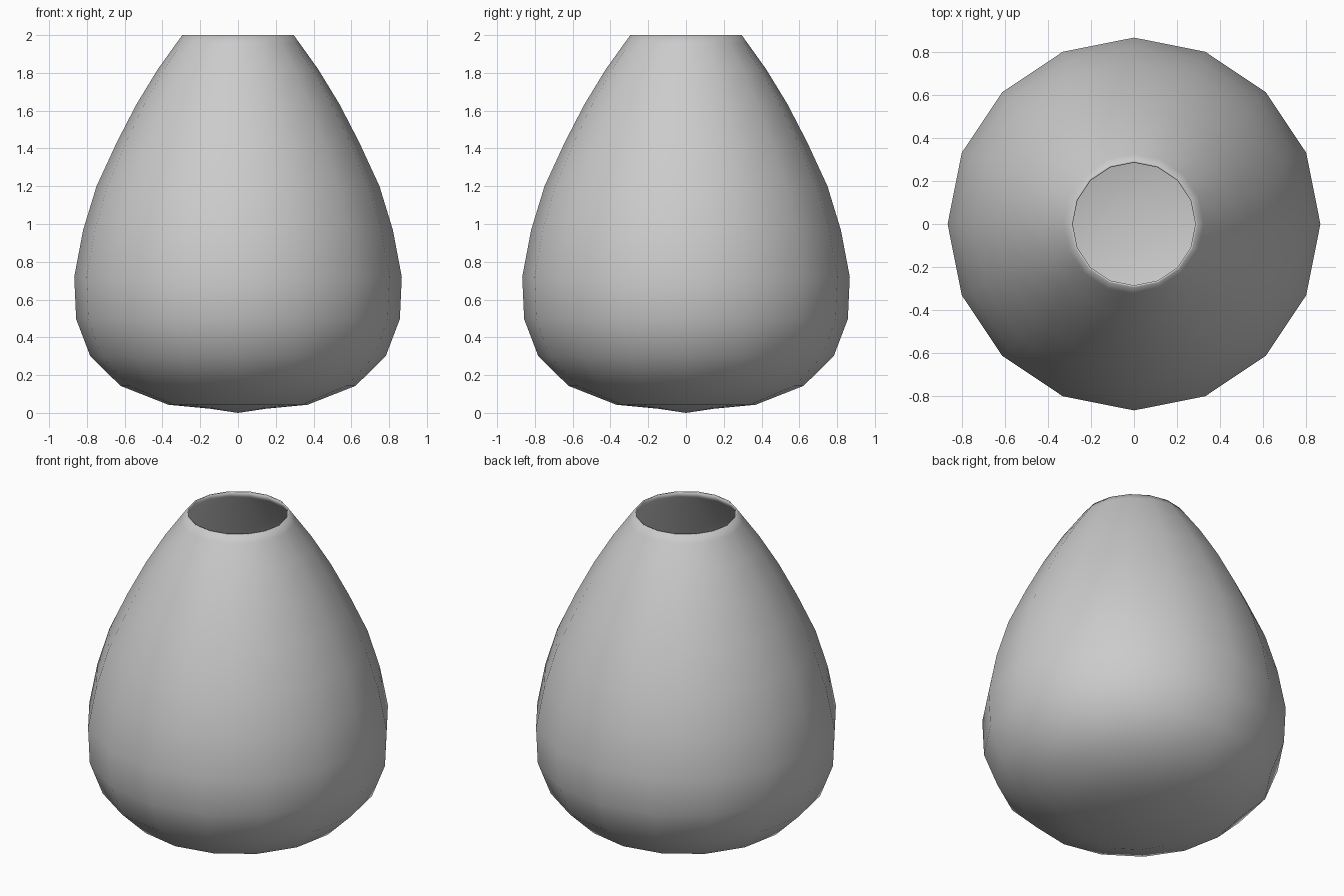
import bpy, bmesh
from math import sin, cos, pi
from mathutils import Vector

if "Cube" in bpy.data.objects:
    bpy.data.objects.remove(bpy.data.objects["Cube"])

SIDES = 16
WALL = 0.012

# Outer profile (radius, height) from base to lip
outer = [(0.368, 0.043), (0.622, 0.143), (0.782, 0.30), (0.857, 0.497),
         (0.867, 0.72), (0.82, 0.968), (0.749, 1.20), (0.643, 1.43),
         (0.537, 1.635), (0.424, 1.82), (0.325, 1.958), (0.295, 2.0)]
BASE_OUT, BASE_IN = 0.008, 0.0


def inset(profile, d):
    """Offset the profile inward along its normals, keeping the lip level."""
    pts = [Vector((0, BASE_OUT))] + [Vector(p) for p in profile]
    res = []
    for i in range(1, len(pts)):
        t = (pts[min(i + 1, len(pts) - 1)] - pts[i - 1]).normalized()
        res.append(pts[i] + Vector((-t.y, t.x)) * d)
    res[-1].y = 2.0
    return [tuple(p) for p in res]


# Vase shell: up the outside, over the lip, down the inside
bm = bmesh.new()
inner = inset(outer, WALL)
rings = [[bm.verts.new((r * cos(2 * pi * k / SIDES), r * sin(2 * pi * k / SIDES), z))
          for k in range(SIDES)] for r, z in outer + inner[::-1]]
bottom = bm.verts.new((0, 0, BASE_OUT))
floor = bm.verts.new((0, 0, BASE_IN))
for k in range(SIDES):
    n = (k + 1) % SIDES
    bm.faces.new((bottom, rings[0][n], rings[0][k]))
    for a, b in zip(rings, rings[1:]):
        bm.faces.new((a[k], a[n], b[n], b[k]))
    bm.faces.new((rings[-1][k], rings[-1][n], floor))
for f in bm.faces:
    f.smooth = True

mesh = bpy.data.meshes.new("vase")
bm.to_mesh(mesh)
bm.free()
vase = bpy.data.objects.new("vase", mesh)
bpy.context.collection.objects.link(vase)
